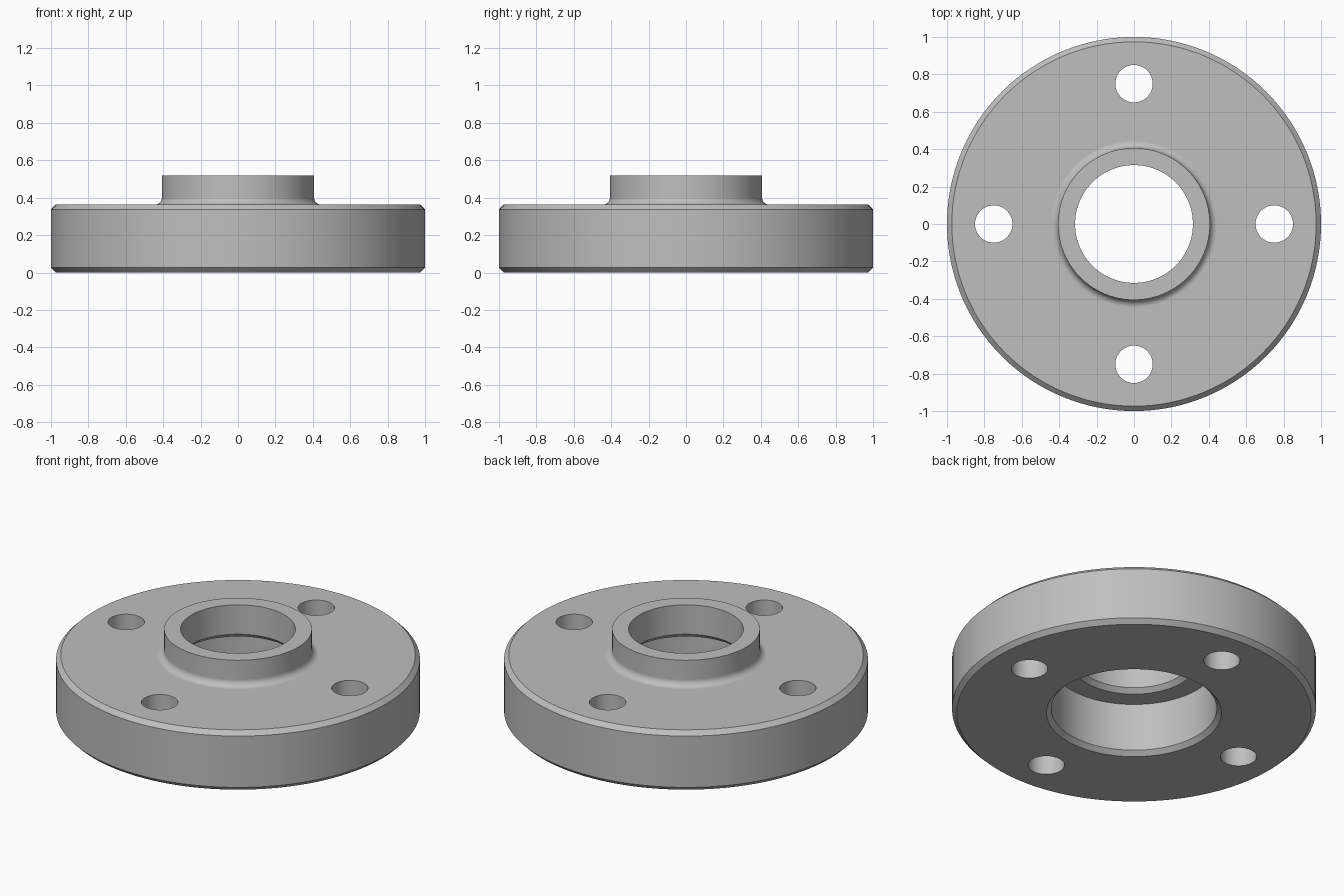
import bpy
import bmesh
from math import cos, sin, pi, radians
from mathutils import Matrix

cube = bpy.data.objects.get("Cube")
if cube:
    bpy.data.objects.remove(cube, do_unlink=True)

# Main dimensions
FLANGE_R, FLANGE_H = 1.0, 0.363
HUB_R, HUB_H = 0.406, 0.52
BORE_R, RECESS_R, RECESS_H = 0.315, 0.455, 0.316
CHAMFER, FILLET = 0.026, 0.04
BOLT_R, BOLT_CIRCLE = 0.1, 0.75
SEGMENTS, FILLET_STEPS = 128, 6

steel = bpy.data.materials.new("grey steel")
steel.use_nodes = True
colour = (0.52, 0.52, 0.52, 1)
steel.diffuse_color = colour
steel.node_tree.nodes["Principled BSDF"].inputs["Base Color"].default_value = colour


def add_object(name, bm):
    mesh = bpy.data.meshes.new(name)
    bmesh.ops.recalc_face_normals(bm, faces=bm.faces)
    bm.to_mesh(mesh)
    bm.free()
    mesh.materials.append(steel)
    obj = bpy.data.objects.new(name, mesh)
    bpy.context.collection.objects.link(obj)
    return obj


def lathe(name, profile):
    """Turn a closed (radius, height) profile around the z axis."""
    bm = bmesh.new()
    rings = []
    for i in range(SEGMENTS):
        a = 2 * pi * i / SEGMENTS
        rings.append([bm.verts.new((r * cos(a), r * sin(a), z)) for r, z in profile])
    n = len(profile)
    for i, ring in enumerate(rings):
        following = rings[(i + 1) % SEGMENTS]
        for j in range(n):
            k = (j + 1) % n
            bm.faces.new((ring[j], following[j], following[k], ring[k]))
    return add_object(name, bm)


# Fillet between the flange top and the hub wall
fillet = []
for s in range(FILLET_STEPS + 1):
    a = pi / 2 * s / FILLET_STEPS
    fillet.append((HUB_R + FILLET * (1 - sin(a)), FLANGE_H + FILLET * (1 - cos(a))))

# Flange with hub, stepped bore and chamfered rims
profile = [
    (RECESS_R + CHAMFER, 0),
    (FLANGE_R - CHAMFER, 0),
    (FLANGE_R, CHAMFER),
    (FLANGE_R, FLANGE_H - CHAMFER),
    (FLANGE_R - CHAMFER, FLANGE_H),
    *fillet,
    (HUB_R, HUB_H),
    (BORE_R, HUB_H),
    (BORE_R, RECESS_H + CHAMFER),
    (BORE_R + CHAMFER, RECESS_H),
    (RECESS_R, RECESS_H),
    (RECESS_R, CHAMFER),
]
flange = lathe("flange", profile)

# Four bolt holes
bm = bmesh.new()
for i in range(4):
    place = Matrix.Rotation(i * pi / 2, 4, 'Z') @ Matrix.Translation((BOLT_CIRCLE, 0, FLANGE_H / 2))
    bmesh.ops.create_cone(bm, cap_ends=True, segments=48, radius1=BOLT_R,
                          radius2=BOLT_R, depth=1, matrix=place)
cutter = add_object("bolt_hole_cutter", bm)

holes = flange.modifiers.new("bolt holes", 'BOOLEAN')
holes.operation = 'DIFFERENCE'
holes.solver = 'EXACT'
holes.object = cutter
bpy.ops.object.select_all(action='DESELECT')
bpy.context.view_layer.objects.active = flange
flange.select_set(True)
bpy.ops.object.modifier_apply(modifier=holes.name)
bpy.data.objects.remove(cutter, do_unlink=True)

# Smooth walls with crisp edges and flat faces
bpy.ops.object.shade_smooth_by_angle(angle=radians(30))
weighted = flange.modifiers.new("weighted normals", 'WEIGHTED_NORMAL')
weighted.keep_sharp = True
